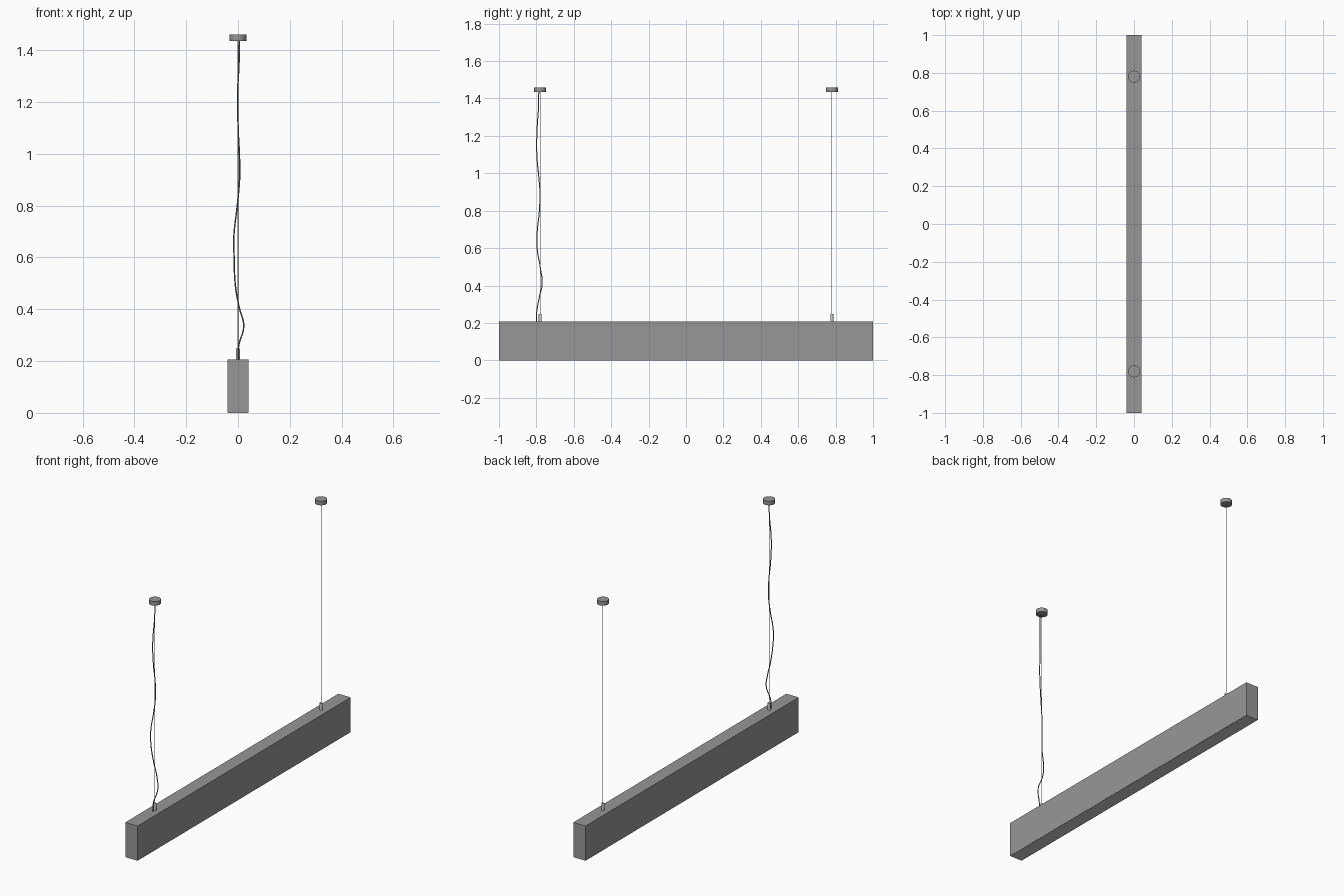
import bpy

if "Cube" in bpy.data.objects:
    bpy.data.objects.remove(bpy.data.objects["Cube"])

BEAM_TOP = 0.207
CEILING = 1.46
HANG_Y = 0.78


def material(name, v):
    m = bpy.data.materials.new(name)
    m.diffuse_color = (v, v, v, 1)
    m.use_nodes = True
    m.node_tree.nodes["Principled BSDF"].inputs["Base Color"].default_value = m.diffuse_color
    return m


DARK = material("dark_paint", 0.31)
LIGHT = material("light_diffuser", 0.8)
STEEL = material("steel", 0.6)
BLACK = material("cable_sheath", 0.2)


def box(name, size, loc, mat):
    bpy.ops.mesh.primitive_cube_add(size=1, location=loc)
    ob = bpy.context.object
    ob.name = name
    ob.scale = size
    bpy.ops.object.transform_apply(location=False, rotation=False, scale=True)
    ob.data.materials.append(mat)


def rod(name, r, z0, z1, y, mat, sides=32):
    bpy.ops.mesh.primitive_cylinder_add(vertices=sides, radius=r, depth=z1 - z0,
                                        location=(0, y, (z0 + z1) / 2))
    ob = bpy.context.object
    ob.name = name
    ob.data.materials.append(mat)
    bpy.ops.object.shade_smooth_by_angle()


# Long lamp housing with the light panel flush in its underside
box("housing", (0.081, 2.0, BEAM_TOP - 0.001), (0, 0, (BEAM_TOP + 0.001) / 2), DARK)
box("light_panel", (0.079, 1.998, 0.004), (0, 0, 0.002), LIGHT)

# Ceiling cup, steel wire and wire gripper at each end
for side, y in (("front", -HANG_Y), ("back", HANG_Y)):
    rod(side + "_ceiling_cup", 0.032, CEILING - 0.024, CEILING, y, DARK, 48)
    rod(side + "_wire", 0.0015, BEAM_TOP + 0.03, CEILING - 0.02, y, STEEL, 12)
    rod(side + "_wire_gripper", 0.008, BEAM_TOP - 0.002, 0.248, y, STEEL, 24)

# Slack power cable winding around the front wire
path = [(0.0, -0.80, 0.205), (0.003, -0.798, 0.26), (0.022, -0.785, 0.335),
        (0.004, -0.769, 0.41), (-0.010, -0.778, 0.49), (-0.015, -0.796, 0.60),
        (-0.016, -0.796, 0.68), (-0.003, -0.784, 0.80), (0.006, -0.781, 0.90),
        (0.006, -0.787, 0.98), (0.001, -0.797, 1.09), (-0.002, -0.797, 1.22),
        (0.004, -0.789, 1.35), (0.006, -0.787, 1.44)]
curve = bpy.data.curves.new("power_cable", 'CURVE')
curve.dimensions = '3D'
curve.bevel_depth = 0.0027
curve.bevel_resolution = 2
curve.resolution_u = 8
curve.use_fill_caps = True
spline = curve.splines.new('BEZIER')
spline.bezier_points.add(len(path) - 1)
for bp, co in zip(spline.bezier_points, path):
    bp.co = co
    bp.handle_left_type = bp.handle_right_type = 'AUTO'
curve.materials.append(BLACK)
cable = bpy.data.objects.new("power_cable", curve)
bpy.context.collection.objects.link(cable)
